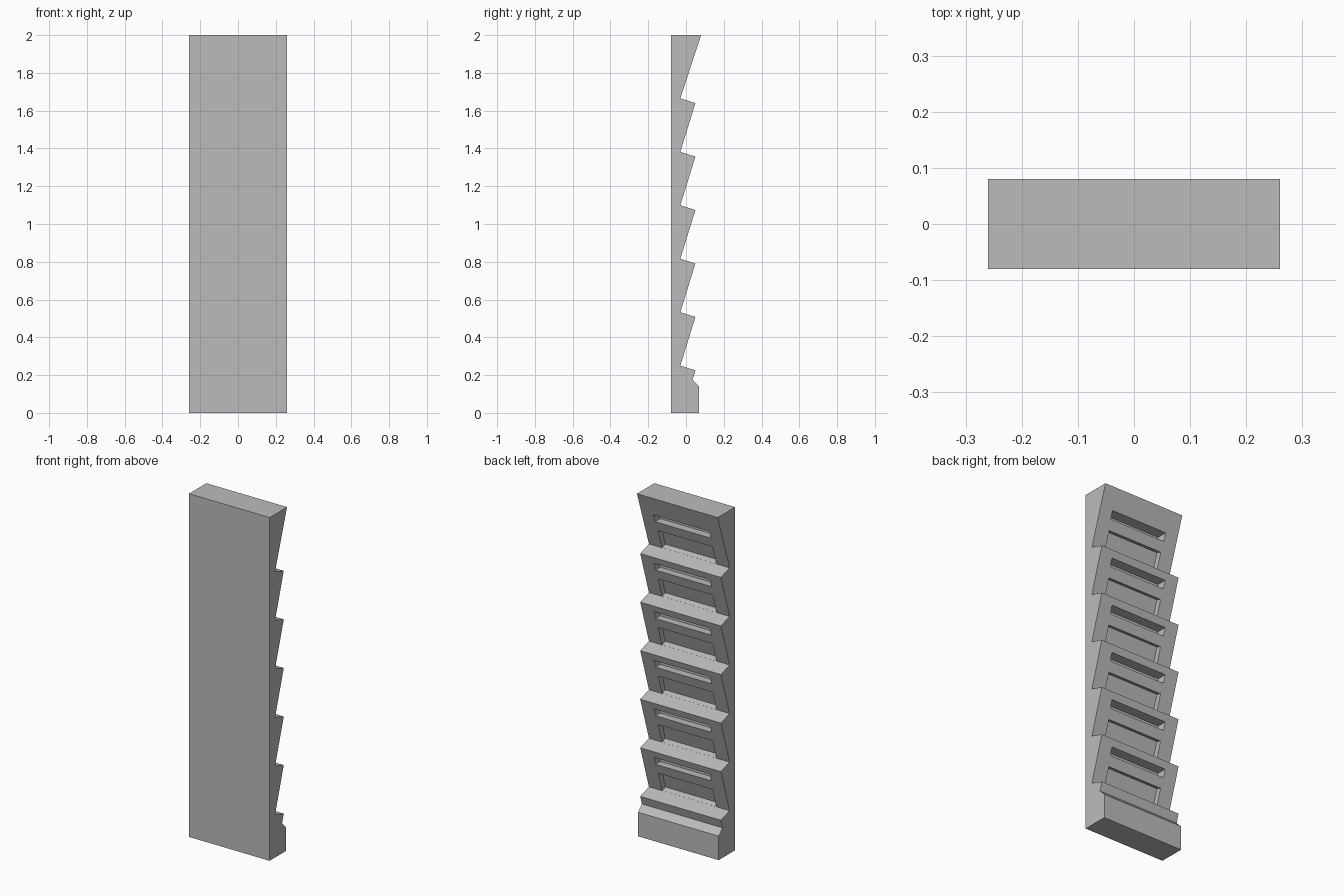
import bpy, bmesh

cube = bpy.data.objects.get("Cube")
if cube:
    bpy.data.objects.remove(cube, do_unlink=True)

HALF_W = 0.26      # half width of the plank
SLOT_W = 0.18      # half width of the cut details
PITCH = 0.283      # spacing of the louvres
TOP_NOTCH = 1.665
NOTCH_Y, TIP_Y = -0.03, 0.05
SLOPE = 0.325      # outward lean of each louvre per unit of height
COUNT = 6

grey = bpy.data.materials.new("plain grey")
grey.use_nodes = True
colour = (0.5, 0.5, 0.5, 1)
grey.diffuse_color = colour
grey.node_tree.nodes["Principled BSDF"].inputs["Base Color"].default_value = colour


def extrude_profile(name, points, half):
    """Extrude a closed (y, z) outline along x."""
    bm = bmesh.new()
    face = bm.faces.new([bm.verts.new((-half, y, z)) for y, z in points])
    out = bmesh.ops.extrude_face_region(bm, geom=[face])["geom"]
    verts = [v for v in out if isinstance(v, bmesh.types.BMVert)]
    bmesh.ops.translate(bm, verts=verts, vec=(2 * half, 0, 0))
    bmesh.ops.recalc_face_normals(bm, faces=bm.faces)
    mesh = bpy.data.meshes.new(name)
    bm.to_mesh(mesh)
    bm.free()
    obj = bpy.data.objects.new(name, mesh)
    bpy.context.collection.objects.link(obj)
    mesh.materials.append(grey)
    return obj


notches = [TOP_NOTCH - i * PITCH for i in range(COUNT)]

# Louvred plank: flat front, sawtooth back, stepped foot
outline = [(-0.08, 0), (-0.08, 2), (0.08, 2)]
for z in notches:
    outline += [(NOTCH_Y, z), (TIP_Y, z - 0.025)]
outline += [(0.035, 0.175), (0.07, 0.14), (0.07, 0)]
plank = extrude_profile("louvred_plank", outline, HALF_W)


def slope_point(base, height, out=0.0):
    """Point on a louvre face, moved outward at right angles to it."""
    return (NOTCH_Y + SLOPE * height + out, base + height - SLOPE * out)


# Upper slot and lower open recess in every louvre
cutters = []
for z in notches:
    slot = [(-0.02, z + 0.173), (0.2, z + 0.173), (0.2, z + 0.218), (-0.02, z + 0.218)]
    recess = [slope_point(z, h, o) for h, o in
              ((0.0004, -0.03), (0.0004, 0.03), (0.115, 0.03), (0.115, -0.03))]
    cutters.append(extrude_profile("slot_cutter", slot, SLOT_W))
    cutters.append(extrude_profile("recess_cutter", recess, SLOT_W - 0.005))

for cutter in cutters:
    cutter.hide_render = True
    mod = plank.modifiers.new("cut", "BOOLEAN")
    mod.operation = "DIFFERENCE"
    mod.solver = "EXACT"
    mod.object = cutter

# Bake the cuts into the plank and drop the cutters
graph = bpy.context.evaluated_depsgraph_get()
baked = bpy.data.meshes.new_from_object(plank.evaluated_get(graph))
plank.modifiers.clear()
plank.data = baked
for cutter in cutters:
    bpy.data.objects.remove(cutter, do_unlink=True)
